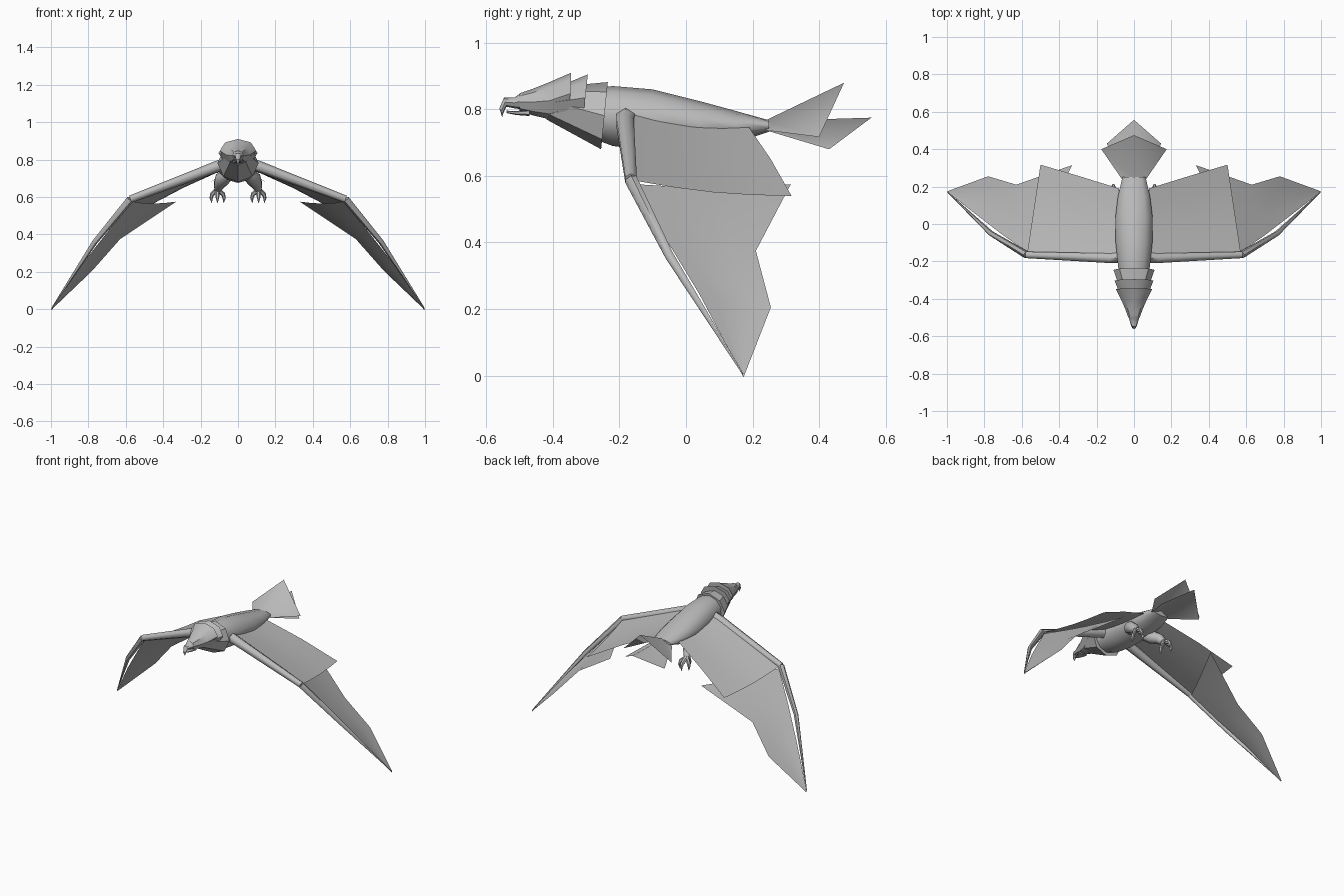
import bpy, math
from mathutils import Vector

if "Cube" in bpy.data.objects:
    bpy.data.objects.remove(bpy.data.objects["Cube"])

grey = bpy.data.materials.new("feather grey")
grey.diffuse_color = (0.5, 0.5, 0.5, 1)
grey.use_nodes = True
grey.node_tree.nodes["Principled BSDF"].inputs["Base Color"].default_value = grey.diffuse_color


def add(name, verts, faces, angle=40, mirror=False):
    me = bpy.data.meshes.new(name)
    me.from_pydata(verts, [], faces)
    me.update()
    me.materials.append(grey)
    ob = bpy.data.objects.new(name, me)
    bpy.context.collection.objects.link(ob)
    bpy.ops.object.select_all(action='DESELECT')
    ob.select_set(True)
    bpy.context.view_layer.objects.active = ob
    bpy.ops.object.shade_smooth_by_angle(angle=math.radians(angle))
    if mirror:
        ob.modifiers.new("mirror", 'MIRROR').use_mirror_merge = False
    return ob


def skin(name, rings, caps=True, **kw):
    """Join equal rings of points into a closed tube."""
    n = len(rings[0])
    verts = [p for r in rings for p in r]
    faces = [(i*n + j, i*n + (j+1) % n, (i+1)*n + (j+1) % n, (i+1)*n + j)
             for i in range(len(rings) - 1) for j in range(n)]
    if caps:
        faces += [tuple(range(n))[::-1],
                  tuple(range((len(rings)-1)*n, len(rings)*n))]
    return add(name, verts, faces, **kw)


def loft(name, sections, n=10, **kw):
    """Sections along the body: y at top, y at bottom, top z, bottom z, half width."""
    rings = []
    for yt, yb, zt, zb, w in sections:
        ring = []
        for j in range(n):
            a = 2 * math.pi * j / n
            s = (math.cos(a) + 1) / 2
            ring.append((w * math.sin(a), yb + (yt-yb)*s, zb + (zt-zb)*s))
        rings.append(ring)
    return skin(name, rings, **kw)


def limb(name, path, radii, n=6, **kw):
    """Tapered tube through a path of points."""
    pts = [Vector(p) for p in path]
    rings = []
    for i, p in enumerate(pts):
        d = (pts[min(i+1, len(pts)-1)] - pts[max(i-1, 0)]).normalized()
        u = d.cross(Vector((0, 1, 0.01))).normalized()
        v = d.cross(u)
        rings.append([p + radii[i]*(u*math.cos(2*math.pi*j/n) + v*math.sin(2*math.pi*j/n))
                      for j in range(n)])
    return skin(name, rings, mirror=True, **kw)


def sheet(name, front, back, cols=4, sag=0.0, **kw):
    """Ruled feather panel between a leading and a trailing edge."""
    verts, faces = [], []
    for a, b in zip(front, back):
        for j in range(cols + 1):
            t = j / cols
            p = Vector(a).lerp(Vector(b), t)
            p.z -= sag * math.sin(math.pi * t)
            verts.append(p)
    m = cols + 1
    for i in range(len(front) - 1):
        for j in range(cols):
            faces.append((i*m+j, (i+1)*m+j, (i+1)*m+j+1, i*m+j+1))
    return add(name, verts, faces, angle=70, mirror=True, **kw)


# Body
loft("body", [(-0.30, -0.30, 0.86, 0.72, 0.08), (-0.22, -0.22, 0.87, 0.69, 0.09),
              (-0.10, -0.10, 0.86, 0.675, 0.103), (0.04, 0.04, 0.825, 0.68, 0.104),
              (0.15, 0.15, 0.795, 0.70, 0.09), (0.25, 0.25, 0.767, 0.733, 0.065)], angle=60)

# Neck ruffs, each a flared shell that overlaps the next one
loft("neck_ruff_rear", [(-0.36, -0.42, 0.87, 0.77, 0.06), (-0.235, -0.255, 0.882, 0.68, 0.11)], n=8)
loft("neck_ruff_middle", [(-0.38, -0.40, 0.87, 0.775, 0.07), (-0.295, -0.31, 0.905, 0.765, 0.104)], n=8)

# Head
loft("head", [(-0.50, -0.50, 0.848, 0.795, 0.03), (-0.46, -0.46, 0.862, 0.782, 0.045),
              (-0.41, -0.41, 0.882, 0.77, 0.066), (-0.345, -0.35, 0.91, 0.785, 0.097)], n=8)

# Hooked upper beak and lower beak
loft("upper_beak", [(-0.553, -0.553, 0.78, 0.774, 0.002), (-0.561, -0.55, 0.803, 0.785, 0.009),
                    (-0.547, -0.54, 0.835, 0.808, 0.016), (-0.515, -0.515, 0.836, 0.803, 0.024),
                    (-0.495, -0.495, 0.85, 0.80, 0.03)], n=8)
loft("lower_beak", [(-0.54, -0.54, 0.796, 0.789, 0.006), (-0.51, -0.51, 0.795, 0.783, 0.017),
                    (-0.47, -0.47, 0.80, 0.78, 0.03)], n=6)

# Tail fans: ridged in the middle, sides drooping
for name, tip, side in (("tail_fan_upper", (0, 0.475, 0.88), (0.175, 0.40, 0.717)),
                        ("tail_fan_lower", (0, 0.557, 0.775), (0.145, 0.43, 0.68))):
    add(name, [(0, 0.235, 0.765), (0.065, 0.24, 0.737), side, tip,
               (-side[0], side[1], side[2]), (-0.065, 0.24, 0.737)],
        [(0, 1, 2), (0, 2, 3), (0, 3, 4), (0, 4, 5)], angle=70)

# Wing arm bones
wrist = (0.575, -0.165, 0.588)
limb("wing_arm", [(0.07, -0.18, 0.775), (0.12, -0.183, 0.76), wrist],
     [0.034, 0.03, 0.02], angle=60)
limb("wing_hand", [wrist, (0.765, -0.05, 0.36), (0.996, 0.17, 0.006)],
     [0.02, 0.014, 0.002], angle=60)

# Inner and outer feather panels
sheet("inner_wing", [(0.08, -0.165, 0.79), (0.32, -0.16, 0.69), (0.57, -0.15, 0.585)],
      [(0.08, 0.19, 0.745), (0.29, 0.255, 0.65), (0.50, 0.317, 0.54)], sag=0.012)
sheet("outer_wing", [(0.57, -0.15, 0.575), (0.70, -0.06, 0.41), (0.83, 0.04, 0.245), (0.996, 0.17, 0.005)],
      [(0.33, 0.315, 0.575), (0.63, 0.21, 0.375), (0.78, 0.255, 0.205), (0.998, 0.175, 0.004)], sag=0.01)

# Legs, toes and claws
limb("thigh", [(0.05, 0.02, 0.72), (0.085, 0.07, 0.695), (0.10, 0.12, 0.665), (0.11, 0.15, 0.635)],
     [0.03, 0.042, 0.032, 0.017], n=8, angle=60)
for i, (dx, dy) in enumerate(((-0.03, 0.01), (0.0, 0.035), (0.028, 0.01), (0.0, -0.035))):
    x, y = 0.11 + dx, 0.16 + dy
    limb("toe_%d" % (i+1), [(0.11, 0.15, 0.64), (x, y, 0.615), (x + dx*0.2, y + dy*0.3, 0.595),
                            (x + dx*0.1, y + dy*0.2, 0.568)],
         [0.014, 0.012, 0.009, 0.001], angle=50)
